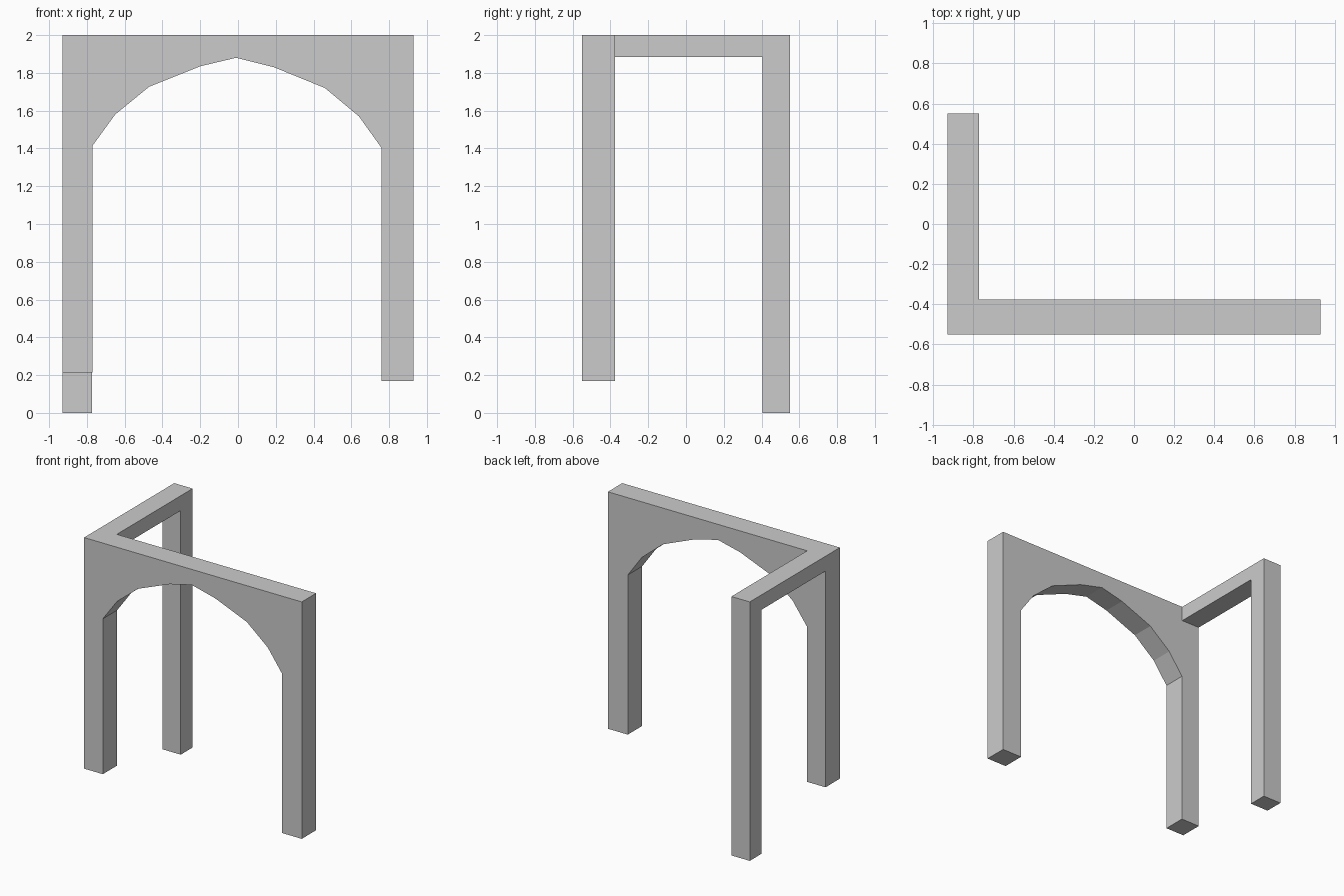
import bpy, bmesh
from mathutils import Vector

if "Cube" in bpy.data.objects:
    bpy.data.objects.remove(bpy.data.objects["Cube"])


def extrude_profile(name, points, offset, open_edges=()):
    """Extrude a closed flat outline; open_edges lists sides left without a face."""
    bm = bmesh.new()
    a = [bm.verts.new(p) for p in points]
    b = [bm.verts.new(Vector(p) + Vector(offset)) for p in points]
    bm.faces.new(a)
    bm.faces.new(b[::-1])
    n = len(points)
    for i in range(n):
        if i not in open_edges:
            j = (i + 1) % n
            bm.faces.new((a[j], a[i], b[i], b[j]))
    bmesh.ops.recalc_face_normals(bm, faces=bm.faces)
    mesh = bpy.data.meshes.new(name)
    bm.to_mesh(mesh)
    bm.free()
    obj = bpy.data.objects.new(name, mesh)
    bpy.context.collection.objects.link(obj)
    return obj


# Front wall with faceted arch; its two legs end at different heights
arch = [(-0.77, 1.415), (-0.65, 1.58), (-0.47, 1.727), (-0.2, 1.835), (-0.01, 1.88),
        (0.19, 1.83), (0.46, 1.72), (0.64, 1.57), (0.76, 1.403)]
outline = ([(-0.93, 2.0), (-0.93, 0.215), (-0.77, 0.215)] + arch
           + [(0.76, 0.17), (0.93, 0.17), (0.93, 2.0)])
extrude_profile("arched_front_wall", [(x, -0.55, z) for x, z in outline], (0, 0.175, 0))

# Side beam and long back leg, open where the beam meets the wall
side = [(-0.375, 2.0), (-0.375, 1.885), (0.405, 1.885),
        (0.405, 0.0), (0.55, 0.0), (0.55, 2.0)]
extrude_profile("side_beam_and_back_leg", [(-0.93, y, z) for y, z in side],
                (0.157, 0, 0), open_edges=(0,))
